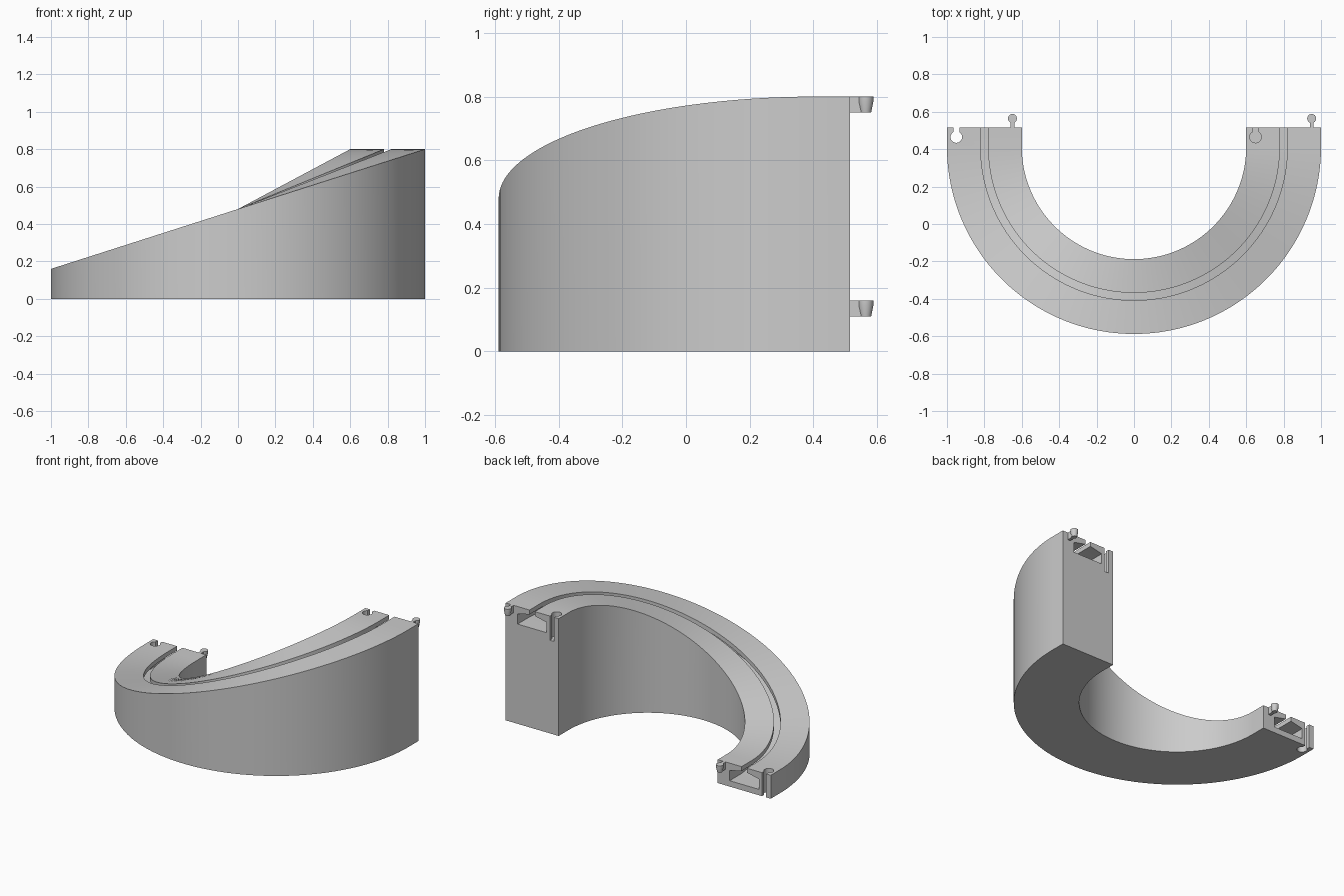
import bpy, bmesh, math
from mathutils import Vector

cube = bpy.data.objects.get("Cube")
if cube:
    bpy.data.objects.remove(cube)

ARC_Y, END_Y = 0.412, 0.515      # centre of the bend, face of both ends
MID_Z, RISE = 0.48, 0.32         # height runs from MID-RISE to MID+RISE
SEGMENTS = 96

grey = bpy.data.materials.new("plain grey")
grey.use_nodes = True
grey.diffuse_color = (0.6, 0.6, 0.6, 1)
grey.node_tree.nodes["Principled BSDF"].inputs["Base Color"].default_value = (0.6, 0.6, 0.6, 1)


def make_object(name, bm):
    bmesh.ops.recalc_face_normals(bm, faces=bm.faces)
    mesh = bpy.data.meshes.new(name)
    bm.to_mesh(mesh)
    bm.free()
    mesh.materials.append(grey)
    obj = bpy.data.objects.new(name, mesh)
    bpy.context.collection.objects.link(obj)
    return obj


def loft(bm, rings):
    """Skin a list of closed rings and cap both ends."""
    rings = [[bm.verts.new(p) for p in ring] for ring in rings]
    n = len(rings[0])
    for a, b in zip(rings, rings[1:]):
        for i in range(n):
            j = (i + 1) % n
            bm.faces.new((a[i], a[j], b[j], b[i]))
    bm.faces.new(rings[0])
    bm.faces.new(rings[-1])


def circle(x, y, z, r, n=32):
    return [(x + r * math.cos(math.tau * i / n), y + r * math.sin(math.tau * i / n), z)
            for i in range(n)]


def box(bm, x0, x1, y0, y1, z0, z1):
    loft(bm, [[(x0, y0, z), (x1, y0, z), (x1, y1, z), (x0, y1, z)] for z in (z0, z1)])


def section(top):
    """Cross-section (radius, height): solid ramp with a slot above a wide channel."""
    half = [(0.02, 0), (0.02, -0.03), (0.11, -0.05), (0.11, -0.12)]
    inner = [(0.8 - w, top + d) for w, d in half]
    outer = [(0.8 + w, top + d) for w, d in reversed(half)]
    return [(0.6, 0), (0.6, top)] + inner + outer + [(1, top), (1, 0)]


# Curved ramp: section swept round a half circle with a short straight at each end
stations = [(0, END_Y - ARC_Y)]
stations += [(math.pi * i / SEGMENTS, 0) for i in range(SEGMENTS + 1)]
stations += [(math.pi, END_Y - ARC_Y)]
bm = bmesh.new()
loft(bm, [[Vector((r * math.cos(a), ARC_Y + shift - r * math.sin(a), z))
           for r, z in section(MID_Z + RISE * math.cos(a))] for a, shift in stations])
ramp = make_object("curved_ramp", bm)

# Keyhole sockets cut into the ends
for name, x, top in (("high", 0.65, MID_Z + RISE), ("low", -0.95, MID_Z - RISE)):
    z0, z1 = top - 0.165, top + 0.05
    for part in ("round", "neck"):
        bm = bmesh.new()
        if part == "round":
            loft(bm, [circle(x, 0.465, z, 0.031) for z in (z0, z1)])
        else:
            box(bm, x - 0.016, x + 0.016, 0.47, END_Y + 0.05, z0, z1)
        cutter = make_object(f"{name}_socket_{part}_cutter", bm)
        cutter.hide_render = True
        cutter.hide_set(True)
        cut = ramp.modifiers.new(cutter.name, "BOOLEAN")
        cut.operation, cut.solver, cut.object = "DIFFERENCE", "EXACT", cutter

# Bake the cuts and remove the cutters
bpy.context.view_layer.update()
baked = bpy.data.meshes.new_from_object(ramp.evaluated_get(bpy.context.evaluated_depsgraph_get()))
ramp.modifiers.clear()
ramp.data = baked
for obj in [o for o in bpy.data.objects if o.name.endswith("_cutter")]:
    bpy.data.objects.remove(obj)

# Connector pegs: tapered round head on a thin neck
pegs = []
for name, x, top in (("high", 0.95, MID_Z + RISE), ("low", -0.65, MID_Z - RISE)):
    bm = bmesh.new()
    box(bm, x - 0.01, x + 0.01, END_Y - 0.005, 0.56, top - 0.05, top)
    loft(bm, [circle(x, 0.564, top + d, r) for d, r in ((-0.05, 0.017), (-0.015, 0.024), (0, 0.024))])
    pegs.append(make_object(f"{name}_peg", bm))

# Smooth the curved walls, keep the corners crisp
bpy.ops.object.select_all(action="DESELECT")
for obj in [ramp] + pegs:
    obj.select_set(True)
bpy.context.view_layer.objects.active = ramp
bpy.ops.object.shade_smooth_by_angle(angle=math.radians(30))
